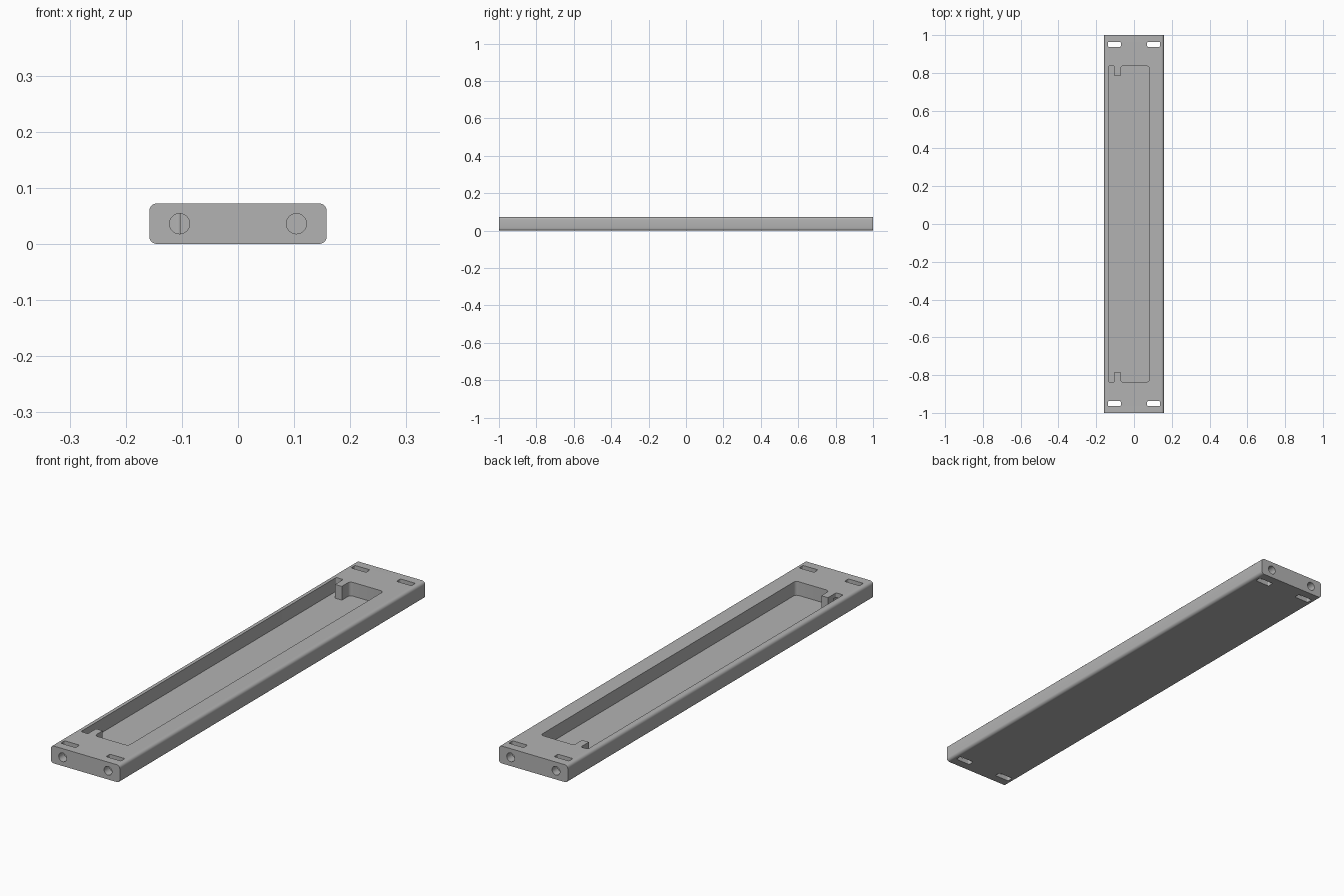
import bpy, bmesh, math
from mathutils import Vector, Matrix

cube = bpy.data.objects.get("Cube")
if cube:
    bpy.data.objects.remove(cube, do_unlink=True)

W, H, L = 0.158, 0.072, 1.0   # half width, height, half length
FLOOR = 0.015                 # pocket floor height

grey = bpy.data.materials.new("plain grey")
grey.use_nodes = True
grey.diffuse_color = (0.45, 0.45, 0.45, 1)
grey.node_tree.nodes["Principled BSDF"].inputs["Base Color"].default_value = (0.45, 0.45, 0.45, 1)


def rounded(corners, steps=5):
    """Outline with each (x, y, radius) corner replaced by an arc."""
    out = []
    for i, (x, y, r) in enumerate(corners):
        p = Vector((x, y))
        if r == 0:
            out.append(p)
            continue
        a = (Vector(corners[i - 1][:2]) - p).normalized() * r
        b = (Vector(corners[(i + 1) % len(corners)][:2]) - p).normalized() * r
        for k in range(steps + 1):
            t = k / steps * math.pi / 2
            out.append(p + a * (1 - math.sin(t)) + b * (1 - math.cos(t)))
    return out


def rect(x0, y0, x1, y1, r):
    return rounded([(x0, y0, r), (x1, y0, r), (x1, y1, r), (x0, y1, r)])


def prism(name, outline, depth, matrix):
    """Extrude a flat outline by depth, then place it."""
    bm = bmesh.new()
    face = bm.faces.new([bm.verts.new((p.x, p.y, 0)) for p in outline])
    top = bmesh.ops.extrude_face_region(bm, geom=[face])
    verts = [v for v in top["geom"] if isinstance(v, bmesh.types.BMVert)]
    bmesh.ops.translate(bm, verts=verts, vec=(0, 0, depth))
    bmesh.ops.transform(bm, matrix=matrix, verts=bm.verts)
    bmesh.ops.recalc_face_normals(bm, faces=bm.faces)
    mesh = bpy.data.meshes.new(name)
    bm.to_mesh(mesh)
    bm.free()
    mesh.materials.append(grey)
    obj = bpy.data.objects.new(name, mesh)
    bpy.context.collection.objects.link(obj)
    return obj


# turns an (x, z) outline so that it extrudes along -y
UPRIGHT = Matrix.Rotation(math.pi / 2, 4, "X")

# bar with rounded long edges
bar = prism("mounting_bar", rect(-W, 0, W, H, 0.013), 2 * L,
            Matrix.Translation((0, L, 0)) @ UPRIGHT)
cutters = []

# long pocket with a locating tab at each end
half = [(0.082, 0.836, 0.014), (-0.072, 0.836, 0.014), (-0.072, 0.783, 0),
        (-0.103, 0.783, 0), (-0.103, 0.836, 0.005), (-0.135, 0.836, 0.005)]
pocket = half + [(x, -y, r) for x, y, r in reversed(half)]
cutters.append(prism("pocket_cutter", rounded(pocket), H,
                     Matrix.Translation((0, 0, FLOOR))))

for sx in (-1, 1):
    for sy in (-1, 1):
        # through slot near each corner
        cutters.append(prism("slot_cutter", rect(-0.034, -0.013, 0.034, 0.013, 0.004), 0.2,
                             Matrix.Translation((sx * 0.104, sy * 0.951, -0.05))))
        # round hole in the end face; the front pair runs to the pocket
        inner = 0.82 if sy < 0 else 0.86
        circle = [Vector((math.cos(a), math.sin(a))) * 0.018
                  for a in (k * math.tau / 32 for k in range(32))]
        start = 1.05 if sy > 0 else -inner
        cutters.append(prism("hole_cutter", circle, 1.05 - inner,
                             Matrix.Translation((sx * 0.104, start, 0.036)) @ UPRIGHT))

# cut everything out of the bar
bpy.context.view_layer.objects.active = bar
for c in cutters:
    mod = bar.modifiers.new(c.name, "BOOLEAN")
    mod.operation = "DIFFERENCE"
    mod.solver = "EXACT"
    mod.object = c
    bpy.ops.object.modifier_apply(modifier=mod.name)
    bpy.data.objects.remove(c, do_unlink=True)

bpy.ops.object.select_all(action="DESELECT")
bar.select_set(True)
bpy.ops.object.shade_smooth_by_angle(angle=math.radians(30))
